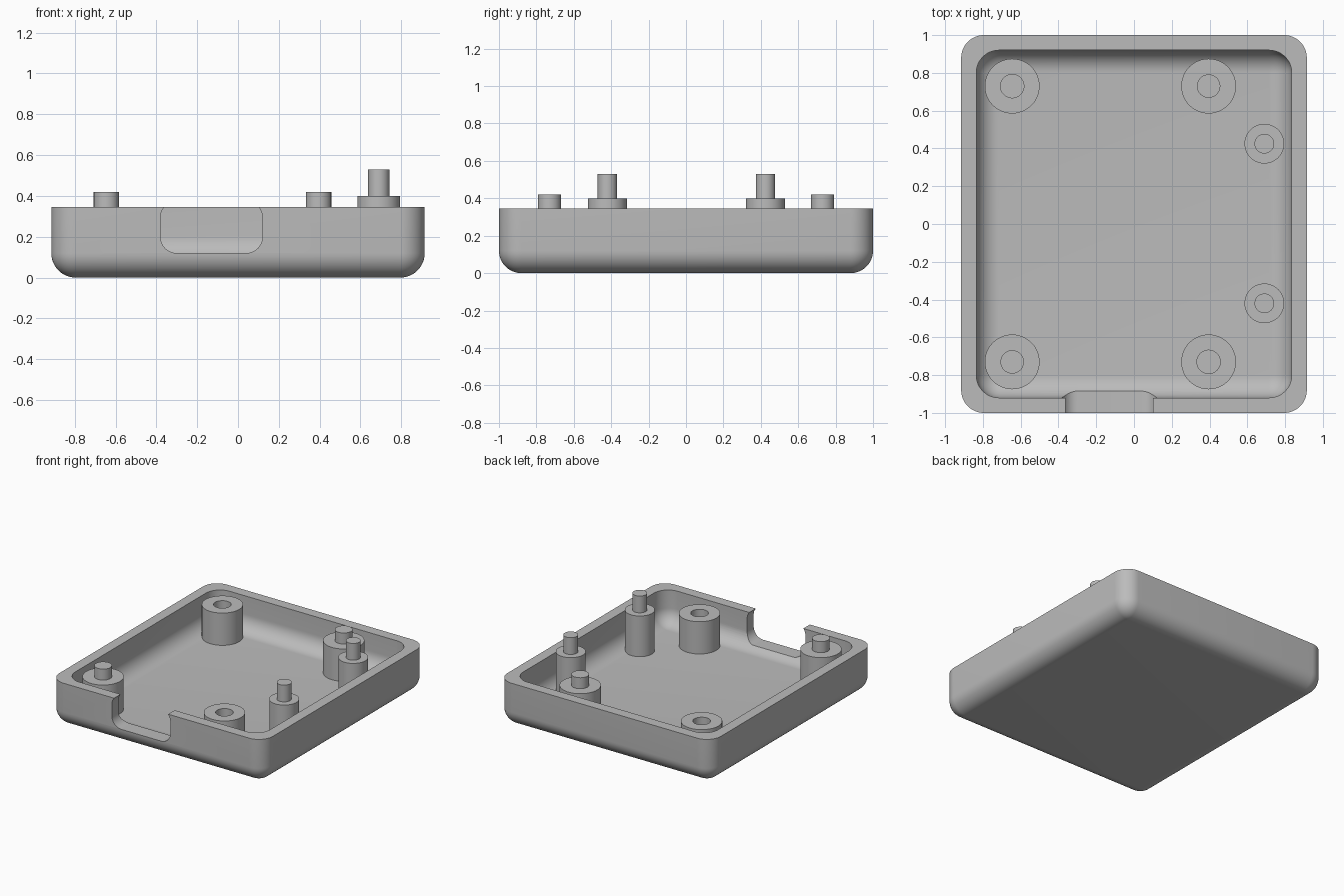
import bpy, bmesh
from math import sin, cos, pi, radians

if "Cube" in bpy.data.objects:
    bpy.data.objects.remove(bpy.data.objects["Cube"], do_unlink=True)

WALL, FILLET, RIM, FLOOR = 0.08, 0.12, 0.345, 0.085
HALF_X, HALF_Y = 0.915, 1.0

grey = bpy.data.materials.new("plain grey")
grey.use_nodes = True
grey.diffuse_color = (0.5, 0.5, 0.5, 1)
grey.node_tree.nodes["Principled BSDF"].inputs["Base Color"].default_value = (0.5, 0.5, 0.5, 1)


def rounded_rect(hx, hy, r, steps=12):
    """Counter-clockwise outline of a rectangle with round corners."""
    points = []
    for i, (sx, sy) in enumerate([(1, 1), (-1, 1), (-1, -1), (1, -1)]):
        for k in range(steps + 1):
            a = (i + k / steps) * pi / 2
            points.append((sx * (hx - r) + r * cos(a), sy * (hy - r) + r * sin(a)))
    return points


def loft(name, rings):
    """Closed solid skinned through a list of equal-length rings."""
    bm = bmesh.new()
    loops = [[bm.verts.new(p) for p in ring] for ring in rings]
    n = len(loops[0])
    for low, high in zip(loops, loops[1:]):
        for i in range(n):
            j = (i + 1) % n
            bm.faces.new((low[i], low[j], high[j], high[i]))
    bm.faces.new(loops[0][::-1])
    bm.faces.new(loops[-1])
    bmesh.ops.remove_doubles(bm, verts=bm.verts, dist=1e-5)
    bmesh.ops.recalc_face_normals(bm, faces=bm.faces)
    mesh = bpy.data.meshes.new(name)
    bm.to_mesh(mesh)
    bm.free()
    mesh.materials.append(grey)
    obj = bpy.data.objects.new(name, mesh)
    bpy.context.collection.objects.link(obj)
    return obj


def activate(obj):
    bpy.ops.object.select_all(action='DESELECT')
    obj.select_set(True)
    bpy.context.view_layer.objects.active = obj


def smooth(obj):
    activate(obj)
    bpy.ops.object.shade_smooth_by_angle(angle=radians(30))


def bowl_rings(hx, hy, bottom, steps=12):
    """Rings of a round-bottomed tray surface, from its floor to the rim."""
    rings = []
    for k in range(steps + 1):
        a = k / steps * pi / 2
        inset = FILLET * (1 - sin(a))
        z = bottom + FILLET * (1 - cos(a))
        outline = rounded_rect(hx - inset, hy - inset, FILLET - inset)
        rings.append([(x, y, z) for x, y in outline])
    rings.append([(x, y, RIM) for x, y in rounded_rect(hx, hy, FILLET)])
    return rings


# Tray: outer surface, rim, then inner surface down to the floor
outer = bowl_rings(HALF_X, HALF_Y, 0)
inner = bowl_rings(HALF_X - WALL, HALF_Y - WALL, FLOOR)
tray = loft("tray", outer + inner[::-1])

# Port opening in the front wall
outline = [(x - 0.13, z + 0.247) for x, z in rounded_rect(0.25, 0.127, 0.08)]
cutter = loft("port_cutter", [[(x, y, z) for x, z in outline] for y in (-1.1, -0.8)])
cutter.hide_render = True
cut = tray.modifiers.new("port", 'BOOLEAN')
cut.operation, cut.solver, cut.object = 'DIFFERENCE', 'EXACT', cutter
activate(tray)
bpy.ops.object.modifier_apply(modifier=cut.name)
bpy.data.objects.remove(cutter, do_unlink=True)
smooth(tray)


def post(name, x, y, radius, height, core, core_z, sides=48):
    """Round post whose core stands up as a pin or sinks in as a hole."""
    profile = [(radius, FLOOR - 0.02), (radius, height), (core, height), (core, core_z)]
    rings = [[(x + r * cos(2 * pi * i / sides), y + r * sin(2 * pi * i / sides), z)
              for i in range(sides)] for r, z in profile]
    smooth(loft(name, rings))


# Corner posts: pins on one diagonal, holes on the other
for side, x in (("right", -0.645), ("left", 0.395)):
    for end, y in (("front", -0.73), ("back", 0.73)):
        has_pin = (side == "right") == (end == "front")
        post(f"{end}_{side}_post", x, y, 0.145, 0.335, 0.062, 0.42 if has_pin else 0.12)

# Slim pinned posts along the left wall
for end, y in (("front", -0.42), ("back", 0.425)):
    post(f"{end}_side_post", 0.69, y, 0.105, 0.40, 0.052, 0.53)
